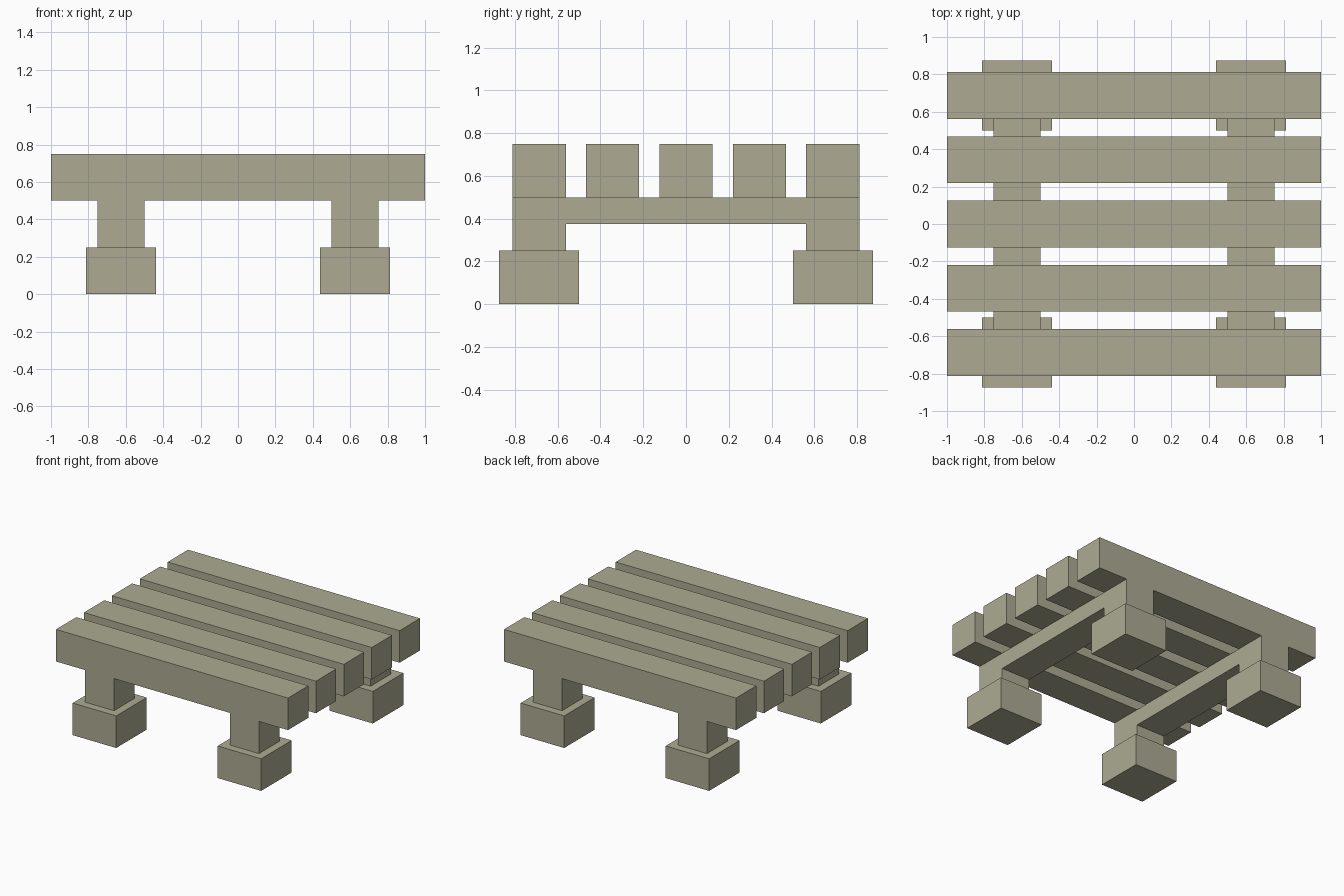
import bpy
import bmesh
from mathutils import Vector

if "Cube" in bpy.data.objects:
    bpy.data.objects.remove(bpy.data.objects["Cube"])

stone = bpy.data.materials.new("grey_beige")
stone.diffuse_color = (0.418, 0.407, 0.292, 1.0)
stone.use_nodes = True
stone.node_tree.nodes["Principled BSDF"].inputs["Base Color"].default_value = stone.diffuse_color


def finish(name, bm):
    bmesh.ops.recalc_face_normals(bm, faces=bm.faces)
    mesh = bpy.data.meshes.new(name)
    bm.to_mesh(mesh)
    bm.free()
    mesh.materials.append(stone)
    bpy.context.collection.objects.link(bpy.data.objects.new(name, mesh))


def box(name, centre, size):
    bm = bmesh.new()
    bmesh.ops.create_cube(bm, size=1)
    bmesh.ops.scale(bm, vec=Vector(size), verts=bm.verts)
    bmesh.ops.translate(bm, vec=Vector(centre), verts=bm.verts)
    finish(name, bm)


# Top slats, evenly spaced from front to back
for i in range(5):
    box(f"slat_{i + 1}", (0, (i - 2) * 0.34375, 0.625), (2, 0.25, 0.25))

# Half of the bridge-shaped support outline (y, z), mirrored for the other half
half = [(0.5625, 0.375), (0.5625, 0.25), (0.8125, 0.25), (0.8125, 0.5)]
outline = half + [(-y, z) for y, z in reversed(half)]

for side, sx in (("left", -1), ("right", 1)):
    # Support frame: crossbeam and two legs in one piece
    bm = bmesh.new()
    face = bm.faces.new([bm.verts.new((sx * 0.625 - 0.125, y, z)) for y, z in outline])
    out = bmesh.ops.extrude_face_region(bm, geom=[face])
    verts = [v for v in out["geom"] if isinstance(v, bmesh.types.BMVert)]
    bmesh.ops.translate(bm, vec=(0.25, 0, 0), verts=verts)
    finish(f"{side}_support", bm)

    # Square foot blocks
    for end, sy in (("front", -1), ("back", 1)):
        box(f"{end}_{side}_foot", (sx * 0.625, sy * 0.6875, 0.125), (0.375, 0.375, 0.25))
